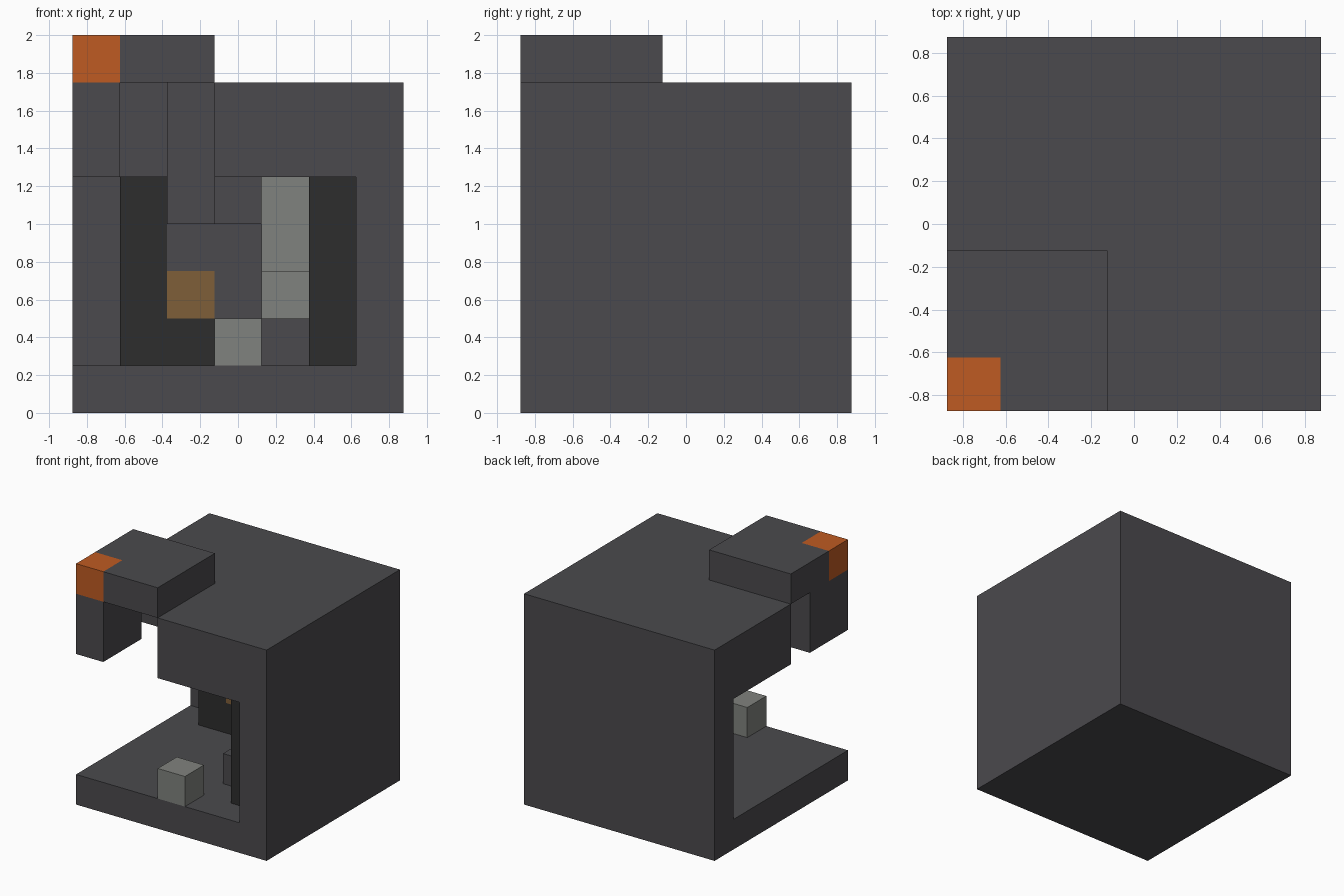
import bpy
import bmesh
from itertools import product
from mathutils import Vector

if "Cube" in bpy.data.objects:
    bpy.data.objects.remove(bpy.data.objects["Cube"], do_unlink=True)

UNIT = 0.25
ORIGIN = Vector((-0.875, -0.875, 0))


def material(name, color):
    mat = bpy.data.materials.new(name)
    mat.use_nodes = True
    mat.diffuse_color = (*color, 1)
    mat.node_tree.nodes["Principled BSDF"].inputs["Base Color"].default_value = (*color, 1)
    return mat


charcoal = material("charcoal", (0.070, 0.068, 0.075))
dark = material("dark grey", (0.026, 0.026, 0.026))
pale = material("pale grey", (0.216, 0.225, 0.209))
orange = material("orange", (0.52, 0.104, 0.016))
brown = material("brown", (0.212, 0.114, 0.04))


def cells(*boxes):
    """Grid cells inside boxes given as (x0, x1, y0, y1, z0, z1)."""
    return {c for x0, x1, y0, y1, z0, z1 in boxes
            for c in product(range(x0, x1), range(y0, y1), range(z0, z1))}


def block_part(name, mat, solid):
    """Outer skin of a set of cubic cells, with flat areas merged."""
    bm = bmesh.new()
    for cell in solid:
        centre = Vector(cell) + Vector((0.5, 0.5, 0.5))
        for axis, sign in product(range(3), (-1, 1)):
            step = Vector((0, 0, 0))
            step[axis] = sign
            if tuple(int(v) for v in Vector(cell) + step) in solid:
                continue
            u, v = Vector((0, 0, 0)), Vector((0, 0, 0))
            u[(axis + 1) % 3] = 0.5
            v[(axis + 2) % 3] = 0.5 * sign
            mid = centre + step * 0.5
            corners = (mid - u - v, mid + u - v, mid + u + v, mid - u + v)
            bm.faces.new([bm.verts.new(p * UNIT + ORIGIN) for p in corners])
    bmesh.ops.remove_doubles(bm, verts=bm.verts, dist=0.001)
    bmesh.ops.dissolve_limit(bm, angle_limit=0.01, verts=bm.verts, edges=bm.edges)
    mesh = bpy.data.meshes.new(name)
    bm.to_mesh(mesh)
    bm.free()
    mesh.materials.append(mat)
    obj = bpy.data.objects.new(name, mesh)
    bpy.context.collection.objects.link(obj)
    return obj


# Outer shell: floor, back wall, right-hand wall and notched roof
floor = (0, 7, 0, 7, 0, 1)
back_wall = (0, 7, 6, 7, 1, 7)
side_wall = (6, 7, 0, 6, 1, 7)
roof_back = (0, 6, 3, 6, 5, 7)
roof_front = (3, 6, 0, 3, 5, 7)
block_part("outer_shell", charcoal,
           cells(floor, back_wall, side_wall, roof_back, roof_front))

# Raised corner slab with its orange corner and the stub hanging below
corner = cells((0, 1, 0, 1, 7, 8))
block_part("raised_slab", charcoal, cells((0, 3, 0, 3, 7, 8)) - corner)
block_part("orange_corner", orange, corner)
block_part("corner_stub", charcoal, cells((0, 1, 0, 2, 5, 7)))

# Dark lining with the inlaid panel
panel = cells((2, 4, 5, 6, 3, 4), (3, 4, 5, 6, 2, 3))
inlay = cells((2, 3, 5, 6, 2, 3))
block_part("inner_lining", dark,
           cells((1, 6, 5, 6, 1, 5), (5, 6, 1, 5, 1, 5)) - panel - inlay)
block_part("lining_panel", charcoal, panel)
block_part("brown_inlay", brown, inlay)

# Blocks hanging from the roof
block_part("hanging_post", charcoal, cells((2, 3, 2, 3, 4, 7)))
block_part("hanging_block", charcoal, cells((3, 4, 3, 4, 4, 5)))

# Loose blocks on the floor and steps along the lining
block_part("front_block", pale, cells((3, 4, 0, 1, 1, 2)))
block_part("low_step", charcoal, cells((4, 5, 2, 3, 1, 2)))
block_part("middle_step", pale, cells((4, 5, 3, 4, 2, 3)))
block_part("upper_step", pale, cells((4, 5, 4, 5, 3, 5)))
